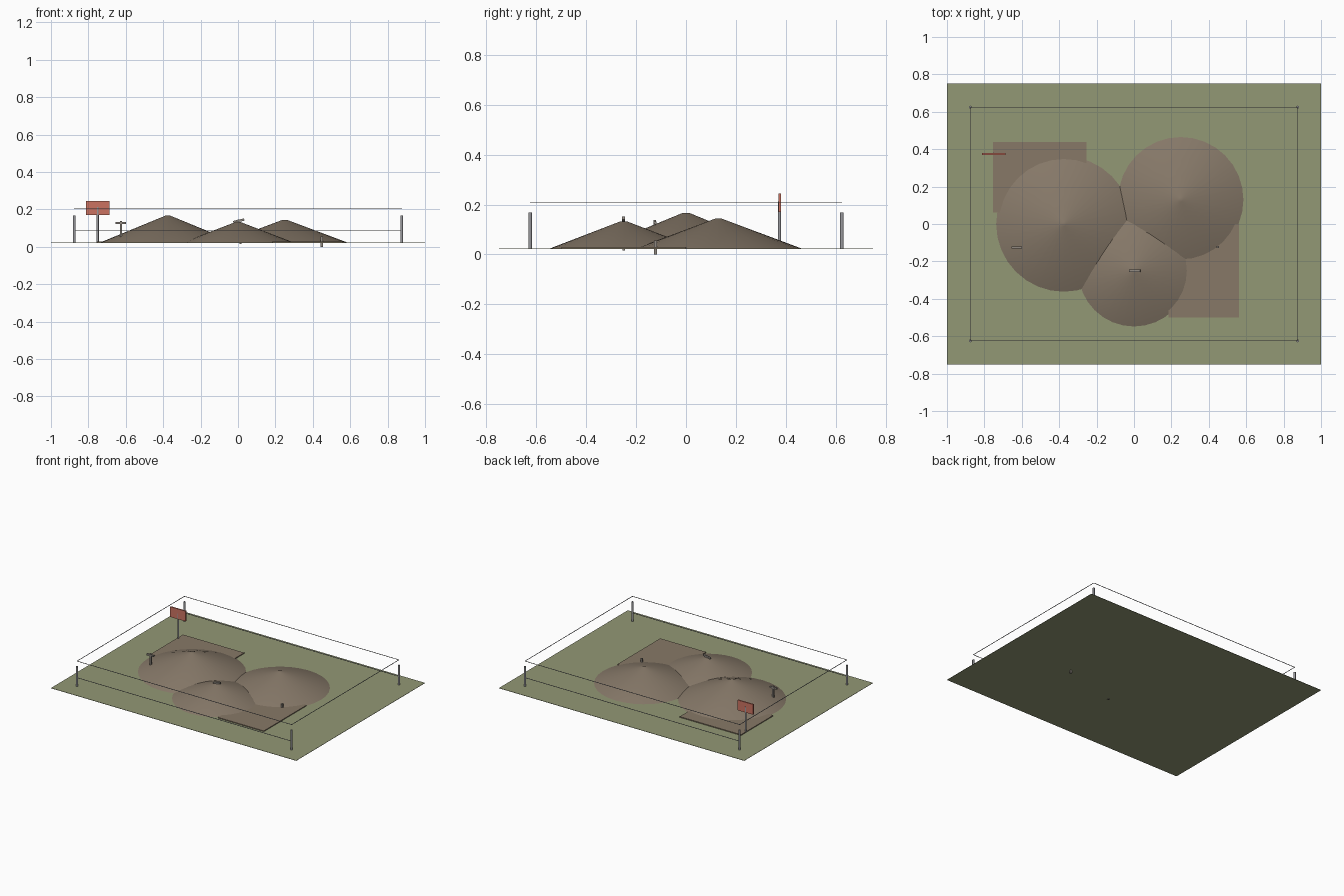
import bpy
from math import radians

if "Cube" in bpy.data.objects:
    bpy.data.objects.remove(bpy.data.objects["Cube"])

GROUND = 0.023


def material(name, rgb):
    m = bpy.data.materials.new(name)
    m.use_nodes = True
    m.diffuse_color = (*rgb, 1)
    m.node_tree.nodes["Principled BSDF"].inputs["Base Color"].default_value = (*rgb, 1)
    return m


grass = material("dull grass", (0.29, 0.315, 0.178))
soil = material("heaped soil", (0.24, 0.19, 0.14))
dug = material("dug earth", (0.245, 0.19, 0.135))
steel = material("grey post", (0.32, 0.32, 0.34))
wire = material("grey wire", (0.28, 0.28, 0.3))
red = material("sign red", (0.6, 0.17, 0.12))
wood = material("weathered wood", (0.28, 0.25, 0.22))


def finish(name, mat):
    ob = bpy.context.object
    ob.name = name
    ob.data.materials.append(mat)
    return ob


def box(name, centre, size, mat, tilt=0):
    bpy.ops.mesh.primitive_cube_add(size=1, location=centre, rotation=(0, radians(tilt), 0))
    bpy.context.object.scale = size
    return finish(name, mat)


def rod(name, x, y, bottom, top, radius, mat, sides=8):
    bpy.ops.mesh.primitive_cylinder_add(vertices=sides, radius=radius, depth=top - bottom,
                                        location=(x, y, (top + bottom) / 2))
    ob = finish(name, mat)
    bpy.ops.object.shade_smooth_by_angle(angle=radians(50))
    return ob


# Thin ground slab
box("ground", (0, 0, GROUND - 0.001), (2, 1.5, 0.002), grass)

# Soil mounds with slightly blunt tips
for name, x, y, radius, top in (("large_mound", -0.375, 0, 0.362, 0.167),
                                ("back_mound", 0.25, 0.13, 0.335, 0.144),
                                ("front_mound", 0, -0.25, 0.298, 0.133)):
    bpy.ops.mesh.primitive_cone_add(vertices=32, radius1=radius, radius2=0.012,
                                    depth=top - GROUND, location=(x, y, (top + GROUND) / 2))
    finish(name, soil)
    bpy.ops.object.shade_smooth_by_angle(angle=radians(30))

# Shallow dug patches
box("back_patch", (-0.505, 0.25, GROUND + 0.003), (0.5, 0.375, 0.006), dug)
box("front_patch", (0.373, -0.25, GROUND + 0.003), (0.375, 0.5, 0.006), dug)

# Fence posts and wires
FX, FY = 0.875, 0.625
for sx in (-1, 1):
    for sy in (-1, 1):
        rod("fence_post", sx * FX, sy * FY, GROUND, 0.168, 0.0075, steel)
W = 0.003
for s in (-1, 1):
    for z in (0.085, 0.207):
        box("long_wire", (0, s * FY, z), (2 * FX, W, W), wire)
    box("side_wire", (s * FX, 0, 0.207), (W, 2 * FY, W), wire)

# Warning sign
rod("sign_post", -0.75, 0.375, GROUND, 0.212, 0.0065, steel)
box("sign_board", (-0.75, 0.375, 0.207), (0.125, 0.01, 0.075), red)

# Wooden markers
box("left_marker_post", (-0.625, -0.125, 0.084), (0.012, 0.01, 0.11), wood)
box("left_marker_bar", (-0.627, -0.125, 0.127), (0.055, 0.012, 0.012), wood)
box("front_marker_post", (0.005, -0.25, 0.08), (0.012, 0.01, 0.13), wood, -8)
box("front_marker_bar", (0.004, -0.25, 0.139), (0.06, 0.012, 0.012), wood, -13)
box("buried_stake", (0.448, -0.123, 0.028), (0.012, 0.012, 0.056), wood)
